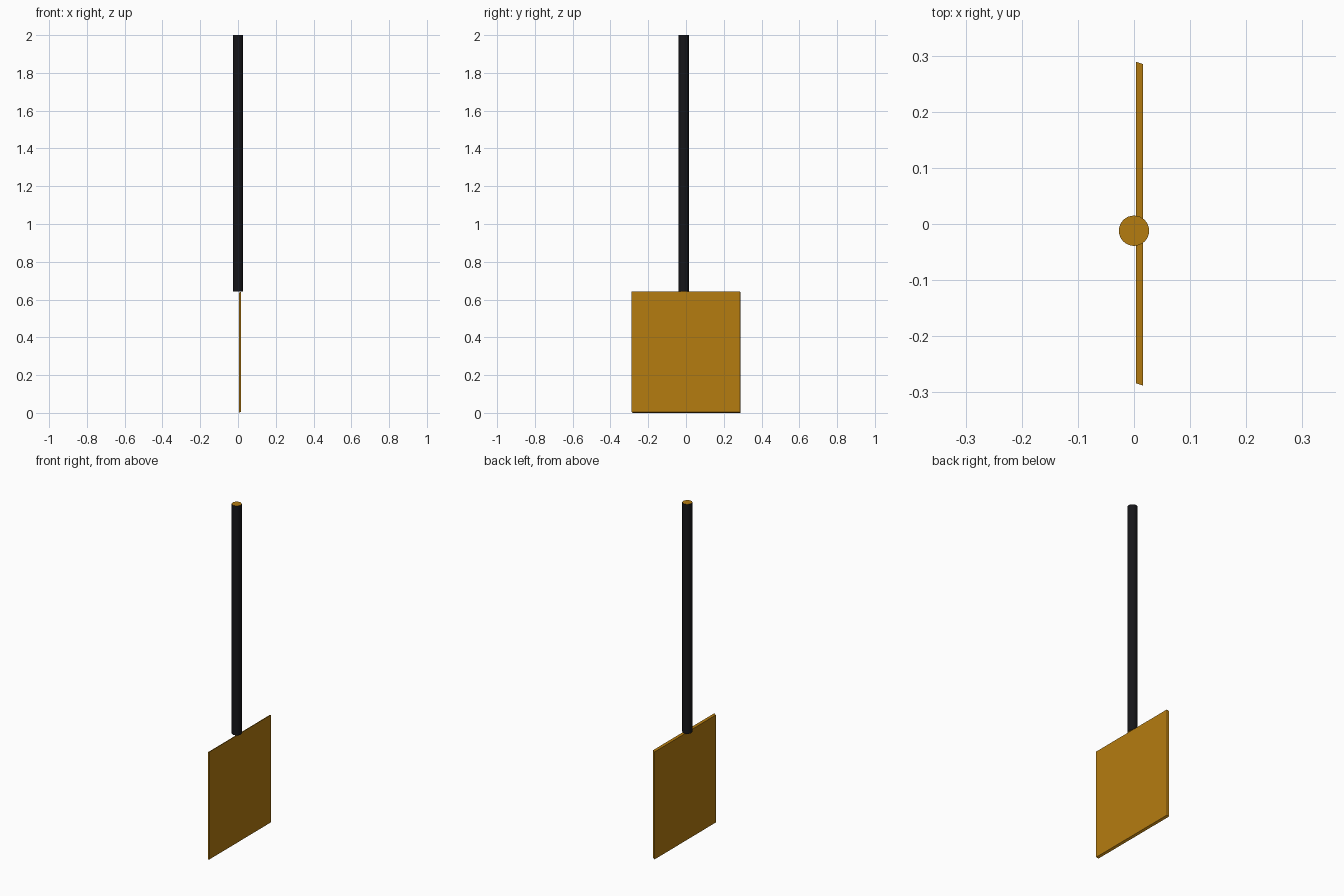
import bpy, bmesh

if "Cube" in bpy.data.objects:
    bpy.data.objects.remove(bpy.data.objects["Cube"])


def material(name, rgb):
    mat = bpy.data.materials.new(name)
    mat.diffuse_color = (*rgb, 1)
    mat.use_nodes = True
    mat.node_tree.nodes["Principled BSDF"].inputs["Base Color"].default_value = mat.diffuse_color
    return mat


def finish(name, bm, mats):
    bmesh.ops.recalc_face_normals(bm, faces=bm.faces[:])
    mesh = bpy.data.meshes.new(name)
    bm.to_mesh(mesh)
    bm.free()
    for mat in mats:
        mesh.materials.append(mat)
    obj = bpy.data.objects.new(name, mesh)
    bpy.context.collection.objects.link(obj)
    return obj


ochre = material("ochre", (0.46, 0.2, 0.005))
black = material("black", (0.008, 0.008, 0.01))

# Blade: thin upright panel, its two faces slightly offset from each other
THICK, WIDTH, TOP = 0.012, 0.573, 0.642
bm = bmesh.new()
bmesh.ops.create_cube(bm, size=1)
for v in bm.verts:
    front = v.co.x > 0
    v.co.x = 0.010 + v.co.x * THICK
    v.co.y = v.co.y * WIDTH + (-0.0015 if front else 0.0025)
    v.co.z = (TOP if front else TOP - 0.006) if v.co.z > 0 else (0.006 if front else 0)
finish("blade", bm, [ochre])

# Handle: black round pole with ochre end caps
bm = bmesh.new()
bmesh.ops.create_cone(bm, cap_ends=True, segments=32, radius1=0.027,
                      radius2=0.027, depth=2 - TOP)
bmesh.ops.translate(bm, verts=bm.verts[:], vec=(0, -0.012, (2 + TOP) / 2))
bm.normal_update()
for f in bm.faces:
    f.material_index = 1 if abs(f.normal.z) > 0.5 else 0
handle = finish("handle", bm, [black, ochre])

# Smooth round side, sharp rims
bpy.context.view_layer.objects.active = handle
handle.select_set(True)
bpy.ops.object.shade_smooth_by_angle()
